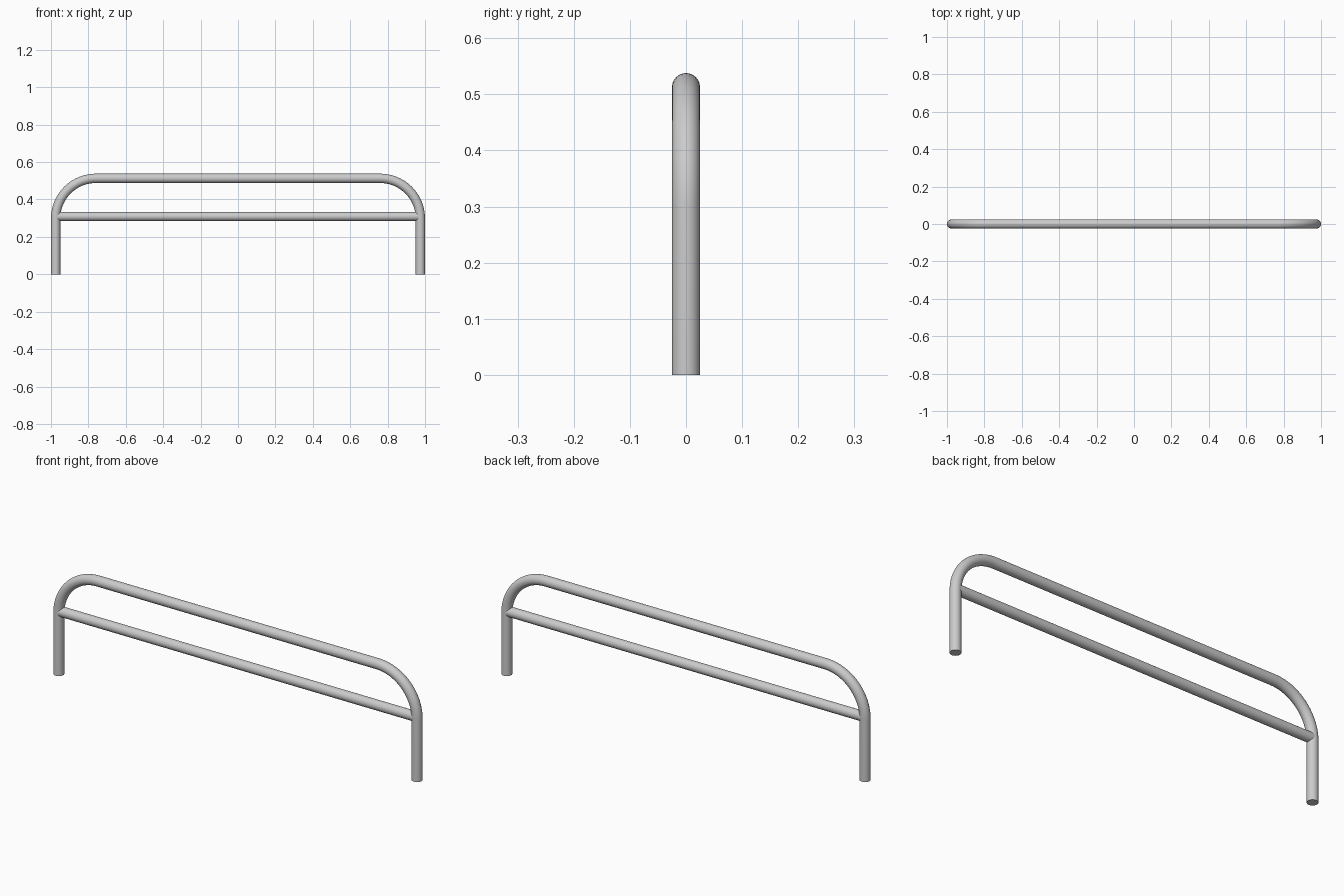
import bpy
from math import sin, cos, pi

if "Cube" in bpy.data.objects:
    bpy.data.objects.remove(bpy.data.objects["Cube"])

R = 0.025        # tube radius
X = 0.975        # leg centre line
TOP = 0.513      # top rail centre line
BEND = 0.215     # bend radius
BAR_Z = 0.309    # crossbar height


def tube(name, points, radius):
    """Round capped tube along a list of points, converted to a smooth mesh."""
    cu = bpy.data.curves.new(name, 'CURVE')
    cu.dimensions = '3D'
    cu.bevel_depth = radius
    cu.bevel_resolution = 10
    cu.use_fill_caps = True
    sp = cu.splines.new('POLY')
    sp.points.add(len(points) - 1)
    for p, co in zip(sp.points, points):
        p.co = (*co, 1)
    ob = bpy.data.objects.new(name, cu)
    bpy.context.collection.objects.link(ob)
    bpy.ops.object.select_all(action='DESELECT')
    ob.select_set(True)
    bpy.context.view_layer.objects.active = ob
    bpy.ops.object.convert(target='MESH')
    bpy.ops.object.shade_smooth_by_angle()
    return bpy.context.object


# Bent hoop: leg, quarter bend, top rail, quarter bend, leg
N = 20
arc = [(X - BEND + BEND * cos(pi / 2 * i / N), 0,
        TOP - BEND + BEND * sin(pi / 2 * i / N)) for i in range(N + 1)]
right = [(X, 0, 0)] + arc
left = [(-x, y, z) for x, y, z in reversed(right)]
tube("bent_hoop_frame", right + left, R)

# Straight crossbar between the legs
tube("crossbar", [(-X, 0, BAR_Z), (X, 0, BAR_Z)], 0.024)
